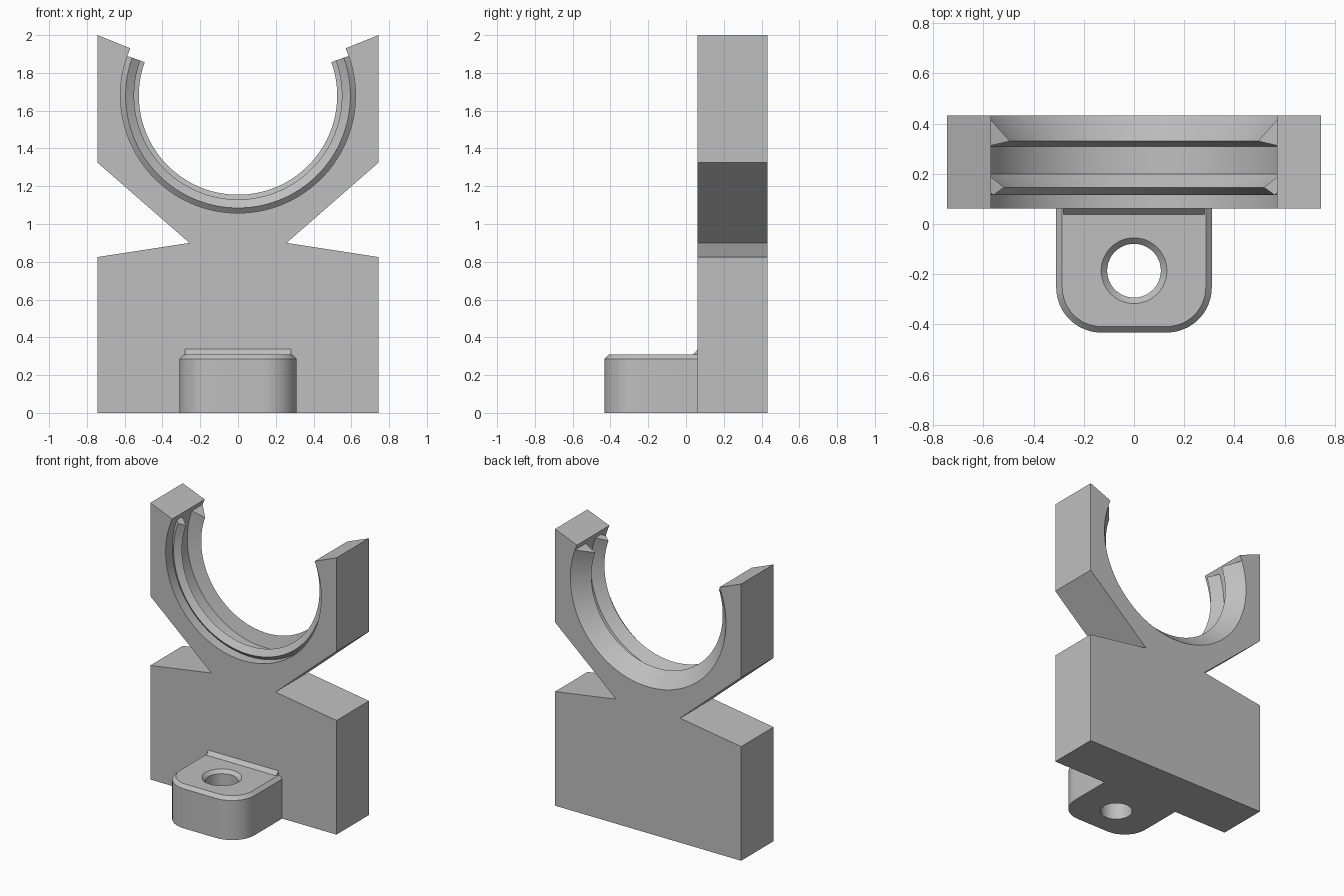
import bpy, bmesh
from math import sin, cos, pi, radians

cube = bpy.data.objects.get("Cube")
if cube:
    bpy.data.objects.remove(cube, do_unlink=True)

grey = bpy.data.materials.new("plain grey")
grey.use_nodes = True
colour = (0.52, 0.52, 0.52, 1)
grey.diffuse_color = colour
grey.node_tree.nodes["Principled BSDF"].inputs["Base Color"].default_value = colour

FRONT, BACK = 0.062, 0.4325      # plate faces
BORE_Z, BORE_R = 1.68, 0.622     # cradle centre height and radius


def finish(name, bm):
    bmesh.ops.recalc_face_normals(bm, faces=bm.faces)
    mesh = bpy.data.meshes.new(name)
    bm.to_mesh(mesh)
    bm.free()
    mesh.materials.append(grey)
    obj = bpy.data.objects.new(name, mesh)
    bpy.context.collection.objects.link(obj)
    bpy.ops.object.select_all(action='DESELECT')
    obj.select_set(True)
    bpy.context.view_layer.objects.active = obj
    bpy.ops.object.shade_smooth_by_angle(angle=radians(30))
    return obj


def add_loop(bm, points):
    return [bm.verts.new(p) for p in points]


def bridge(bm, a, b):
    n = len(a)
    for i in range(n):
        j = (i + 1) % n
        bm.faces.new((a[i], a[j], b[j], b[i]))


def fill_between(bm, *loops):
    edges = []
    for loop in loops:
        for i, v in enumerate(loop):
            edges.append(bm.edges.get((v, loop[i - 1])) or bm.edges.new((v, loop[i - 1])))
    bmesh.ops.triangle_fill(bm, use_beauty=True, edges=edges, normal=(0, 0, 1))


def arc(cx, cy, r, start, end, steps):
    angles = [radians(start + (end - start) * i / steps) for i in range(steps + 1)]
    return [(cx + r * cos(a), cy + r * sin(a)) for a in angles]


def prism(name, outline, along):
    """Extrude an outline; along(p, end) places a point on end 0 or 1."""
    bm = bmesh.new()
    ends = [add_loop(bm, [along(p, e) for p in outline]) for e in (0, 1)]
    bridge(bm, *ends)
    for loop in ends:
        bm.faces.new(loop)
    return finish(name, bm)


# Upright plate with waisted sides and an open round cradle
side = [(0.744, 0), (0.744, 0.825), (0.257, 0.90), (0.744, 1.325), (0.744, 2.0)]
cradle = arc(0, BORE_Z, BORE_R, 23.7, -203.7, 96)
outline = side + cradle + [(-x, z) for x, z in reversed(side)]
prism("upright_plate", outline, lambda p, e: (p[0], BACK if e else FRONT, p[1]))


# Snap ridges swept round the cradle; sections are (radius, y)
def ridge(name, section, steps=96):
    bm = bmesh.new()
    loops = []
    for i in range(steps + 1):
        a = radians(19.7 - 219.4 * i / steps)
        loops.append(add_loop(bm, [(r * cos(a), y, BORE_Z + r * sin(a)) for r, y in section]))
    for a, b in zip(loops, loops[1:]):
        bridge(bm, a, b)
    bm.faces.new(loops[0])
    bm.faces.new(loops[-1])
    return finish(name, bm)


ridge("back_ridge", [(BORE_R, BACK), (0.525, 0.33), (BORE_R, 0.309), (0.63, 0.32), (0.63, 0.42)])
ridge("front_ridge", [(BORE_R, 0.20), (0.55, 0.146), (0.595, 0.115), (BORE_R, 0.138),
                      (0.63, 0.145), (0.63, 0.19)])


# Foot with rounded front corners, chamfered rim and a countersunk hole
def foot_outline(inset, z):
    w, r = 0.31 - inset, 0.18 - inset
    right = [(w, FRONT)] + arc(0.13, -0.2525, r, 0, -90, 12)
    return [(x, y, z) for x, y in right + [(-x, y) for x, y in reversed(right)]]


def hole_ring(r, z):
    return [(x, y, z) for x, y in arc(0, -0.186, r, 0, 360, 48)[:-1]]


CHAMFER, FOOT_TOP = 0.024, 0.31
bm = bmesh.new()
outer = [add_loop(bm, foot_outline(i, z)) for i, z in
         ((0, 0), (0, FOOT_TOP - CHAMFER), (CHAMFER, FOOT_TOP))]
inner = [add_loop(bm, hole_ring(r, z)) for r, z in
         ((0.107, 0), (0.107, FOOT_TOP - CHAMFER), (0.131, FOOT_TOP))]
for loops in (outer, inner):
    bridge(bm, loops[0], loops[1])
    bridge(bm, loops[1], loops[2])
fill_between(bm, outer[0], inner[0])
fill_between(bm, outer[2], inner[2])
finish("foot", bm)

# Small sloped web where the foot meets the plate
web = [(FRONT, FOOT_TOP), (FRONT - 0.025, FOOT_TOP), (FRONT, FOOT_TOP + 0.027)]
prism("foot_web", web, lambda p, e: (0.28 if e else -0.28, p[0], p[1]))
